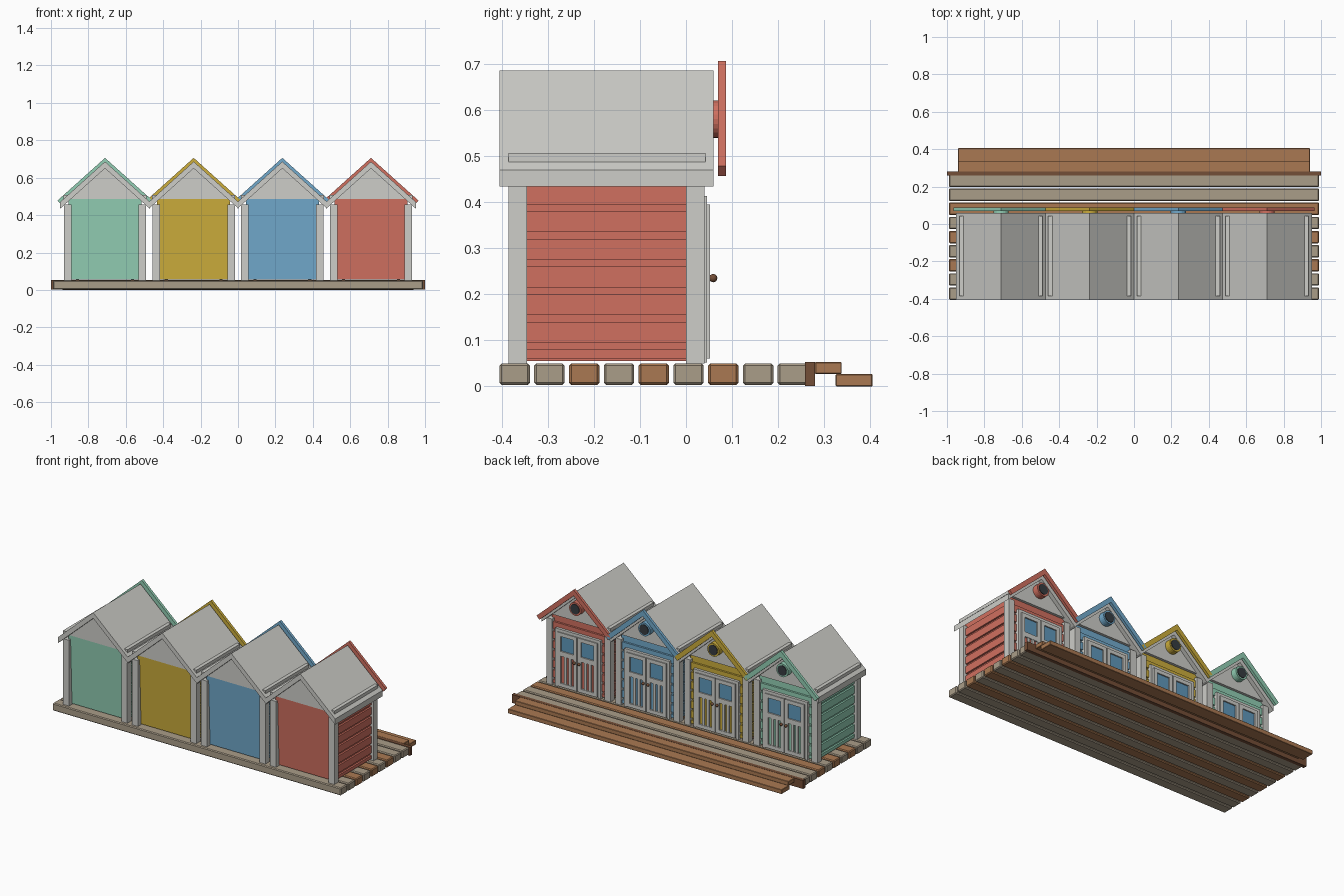
import bpy, bmesh, math

cube = bpy.data.objects.get("Cube")
if cube:
    bpy.data.objects.remove(cube)


def material(name, rgb):
    lin = [((c / 255 + 0.055) / 1.055) ** 2.4 for c in rgb] + [1]
    m = bpy.data.materials.new(name)
    m.use_nodes = True
    m.diffuse_color = lin
    m.node_tree.nodes["Principled BSDF"].inputs["Base Color"].default_value = lin
    return m


GREY = material("pale grey", (205, 205, 200))
BEIGE = material("weathered beige", (170, 157, 137))
BROWN = material("brown timber", (170, 121, 82))
DARK = material("dark brown", (116, 78, 55))
GLASS = material("window blue", (95, 152, 187))
VENT = material("charcoal", (55, 60, 65))
PAINTS = [
    ("green", material("mint green", (146, 206, 180))),
    ("yellow", material("mustard yellow", (204, 173, 60))),
    ("blue", material("sky blue", (114, 170, 204))),
    ("red", material("coral red", (208, 112, 96))),
]


def finish(name, bm, mat, bevel=0.0):
    bmesh.ops.recalc_face_normals(bm, faces=bm.faces)
    mesh = bpy.data.meshes.new(name)
    bm.to_mesh(mesh)
    bm.free()
    ob = bpy.data.objects.new(name, mesh)
    bpy.context.collection.objects.link(ob)
    mesh.materials.append(mat)
    if bevel:
        mod = ob.modifiers.new("bevel", "BEVEL")
        mod.width = bevel
        mod.segments = 1
    return ob


def add_box(bm, x, y, z):
    """Box between (min, max) pairs."""
    verts = bmesh.ops.create_cube(bm, size=1)["verts"]
    for v in verts:
        for i, (lo, hi) in enumerate((x, y, z)):
            v.co[i] = (lo + hi) / 2 + v.co[i] * (hi - lo)


def boxes(name, mat, items, bevel=0.0):
    bm = bmesh.new()
    for item in items:
        add_box(bm, *item)
    return finish(name, bm, mat, bevel)


def prism(name, mat, profile, y0, y1):
    """Extrude an (x, z) outline along y."""
    bm = bmesh.new()
    face = bm.faces.new([bm.verts.new((x, y0, z)) for x, z in profile])
    ext = bmesh.ops.extrude_face_region(bm, geom=[face])["geom"]
    for v in ext:
        if isinstance(v, bmesh.types.BMVert):
            v.co.y = y1
    return finish(name, bm, mat)


def disc(name, mat, x, z, radius, y0, y1):
    steps = [math.tau * i / 24 for i in range(24)]
    return prism(name, mat, [(x + radius * math.cos(a), z + radius * math.sin(a)) for a in steps], y0, y1)


def around(cx, a, b):
    """The x range a..b mirrored to both sides of cx."""
    return [(cx + a, cx + b), (cx - b, cx - a)]


# Deck planks, edge beam and steps
for i, tone in enumerate([BEIGE, BEIGE, BROWN, BEIGE, BROWN, BEIGE, BROWN, BEIGE, BEIGE]):
    y = -0.405 + i * 0.0755
    boxes(f"deck_plank_{i + 1}", tone, [((-0.99, 0.99), (y, y + 0.066), (0.003, 0.05))], 0.005)
boxes("deck_edge_beam", DARK, [((-1, 1), (0.258, 0.28), (0.001, 0.053))])
boxes("upper_step", BROWN, [((-0.94, 0.94), (0.28, 0.338), (0.027, 0.053))], 0.002)
boxes("lower_step", BROWN, [((-0.94, 0.94), (0.325, 0.405), (0, 0.027))], 0.002)

SLOPE = 0.9


def build_hut(cx, tag, paint):
    # Wall core with a chamfered foot at the plain end
    bm = bmesh.new()
    add_box(bm, (cx - 0.195, cx + 0.195), (-0.37, 0.018), (0.055, 0.485))
    for v in bm.verts:
        if v.co.z < 0.1:
            v.co.y *= 0.96
    finish(tag + "_walls", bm, paint)

    # Horizontal cladding on the sides and around the door
    cladding = []
    for k in range(7):
        z = (0.06 if k == 0 else 0.035 + k * 0.06, 0.08 + k * 0.06)
        top = min(z[1], 0.45)
        for side in around(cx, 0.19, 0.206):
            cladding.append((side, (-0.346, 0.001), (z[0], top)))
        cladding.append(((cx - 0.182, cx + 0.182), (0.01, 0.03), z))
    boxes(tag + "_cladding", paint, cladding)

    # Corner posts
    posts = [(x, y, (0.05, 0.458)) for x in around(cx, 0.18, 0.22)
             for y in ((-0.385, -0.345), (0, 0.04))]
    boxes(tag + "_corner_posts", GREY, posts)

    # Gable ends filling the space under the roof
    prism(tag + "_gable", GREY, [(cx - 0.185, 0.485), (cx + 0.185, 0.485), (cx, 0.655)], -0.375, 0.034)

    # Pitched roof slab and eave rails
    eave = 0.24
    drop = eave * SLOPE
    prism(tag + "_roof", GREY, [
        (cx - eave, 0.65 - drop), (cx - eave, 0.686 - drop), (cx, 0.686),
        (cx + eave, 0.686 - drop), (cx + eave, 0.65 - drop), (cx, 0.65)], -0.405, 0.06)
    boxes(tag + "_roof_rails", GREY,
          [(x, (-0.385, 0.042), (0.487, 0.507)) for x in around(cx, 0.2, 0.222)])

    # Painted bargeboards with square-cut ends
    prism(tag + "_bargeboards", paint, [
        (cx - 0.235, 0.457), (cx - 0.254, 0.478), (cx, 0.706),
        (cx + 0.254, 0.478), (cx + 0.235, 0.457), (cx, 0.668)], 0.07, 0.087)

    # Round gable vent
    disc(tag + "_vent_ring", paint, cx, 0.58, 0.041, 0.03, 0.072)
    disc(tag + "_vent_disc", VENT, cx, 0.58, 0.031, 0.07, 0.076)

    # Door surround: jambs and head
    surround = [(x, (0.02, 0.046), (0.052, 0.413)) for x in around(cx, 0.138, 0.155)]
    surround.append(((cx - 0.14, cx + 0.14), (0.02, 0.046), (0.395, 0.413)))
    boxes(tag + "_door_surround", GREY, surround)

    # Double doors: painted panel, grey rails and slats, glazed top
    panels, rails, panes, slats = [], [], [], []
    for x in around(cx, 0.003, 0.135):
        panels.append((x, (0.03, 0.042), (0.06, 0.27)))
        for z in ((0.06, 0.082), (0.25, 0.28), (0.372, 0.395)):
            rails.append((x, (0.03, 0.052), z))
        for stile in ((x[0], x[0] + 0.022), (x[1] - 0.022, x[1])):
            rails.append((stile, (0.03, 0.052), (0.06, 0.395)))
        panes.append(((x[0] + 0.02, x[1] - 0.02), (0.03, 0.044), (0.28, 0.373)))
        for k in range(2):
            s = x[0] + 0.041 + k * 0.032
            slats.append(((s, s + 0.017), (0.03, 0.05), (0.08, 0.252)))
    boxes(tag + "_door_panels", paint, panels)
    boxes(tag + "_door_rails", GREY, rails)
    boxes(tag + "_door_slats", GREY, slats)
    boxes(tag + "_door_windows", GLASS, panes)

    # Door knobs
    bm = bmesh.new()
    for side in (-1, 1):
        ball = bmesh.ops.create_uvsphere(bm, u_segments=12, v_segments=8, radius=0.009)["verts"]
        bmesh.ops.translate(bm, verts=ball, vec=(cx + side * 0.016, 0.059, 0.235))
    for f in bm.faces:
        f.smooth = True
    finish(tag + "_door_knobs", bm, DARK)


for i, (tag, paint) in enumerate(PAINTS):
    build_hut((i - 1.5) * 0.474, tag + "_hut", paint)
